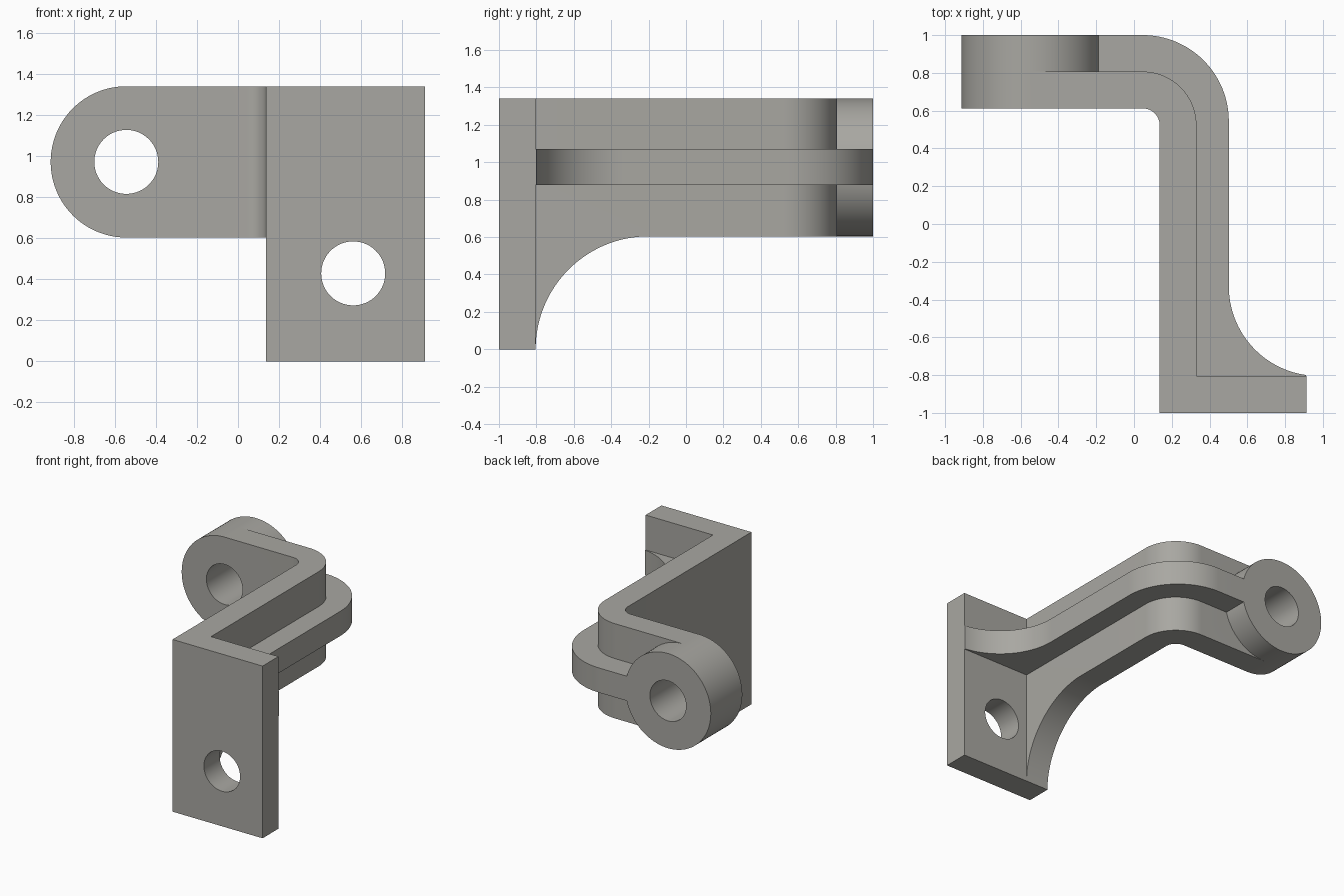
import bpy, bmesh
from math import sin, cos, radians
from mathutils import Vector

if "Cube" in bpy.data.objects:
    bpy.data.objects.remove(bpy.data.objects["Cube"])


def arc(cx, cy, r, a0, a1, n=24):
    return [(cx + r * cos(radians(a0 + (a1 - a0) * i / n)),
             cy + r * sin(radians(a0 + (a1 - a0) * i / n))) for i in range(n + 1)]


def prism(name, pts, lo, hi, axis):
    """Extrude a 2D profile along axis: Z uses (x, y), Y uses (x, z), X uses (y, z)."""
    place = {'Z': lambda a, b: (a, b, lo), 'Y': lambda a, b: (a, lo, b),
             'X': lambda a, b: (lo, a, b)}[axis]
    shift = Vector([(hi - lo) * (axis == k) for k in 'XYZ'])
    bm = bmesh.new()
    face = bm.faces.new([bm.verts.new(place(*p)) for p in pts])
    ext = bmesh.ops.extrude_face_region(bm, geom=[face], use_keep_orig=True)
    bmesh.ops.translate(bm, vec=shift,
                        verts=[g for g in ext['geom'] if isinstance(g, bmesh.types.BMVert)])
    bmesh.ops.recalc_face_normals(bm, faces=bm.faces)
    me = bpy.data.meshes.new(name)
    bm.to_mesh(me)
    bm.free()
    me.materials.append(metal)
    ob = bpy.data.objects.new(name, me)
    bpy.context.collection.objects.link(ob)
    return ob


def disc(name, x, z, r, y0, y1):
    return prism(name, arc(x, z, r, 0, 360, 96)[:-1], y0, y1, 'Y')


def combine(target, other, op):
    bpy.context.view_layer.objects.active = target
    mod = target.modifiers.new(op, 'BOOLEAN')
    mod.operation, mod.solver, mod.object = op, 'EXACT', other
    bpy.ops.object.modifier_apply(modifier=mod.name)
    bpy.data.objects.remove(other, do_unlink=True)


# Dark warm grey metal
metal = bpy.data.materials.new('dark_metal')
metal.diffuse_color = (0.395, 0.388, 0.36, 1)
metal.use_nodes = True
metal.node_tree.nodes["Principled BSDF"].inputs["Base Color"].default_value = metal.diffuse_color

TOP, BOTTOM = 1.342, 0.604
BOSS_X, BOSS_Z, BOSS_R, HOLE_R = -0.545, 0.973, 0.369, 0.156

# Mounting plate, wall and arm as one bent profile
outline = ([(0.136, -1), (0.912, -1), (0.912, -0.805), (0.331, -0.805)]
           + arc(0.046, 0.522, 0.285, 0, 90)
           + [(BOSS_X, 0.807), (BOSS_X, 0.612)]
           + arc(0.046, 0.522, 0.09, 90, 0, 16))
bracket = prism('bracket', outline, 0, TOP, 'Z')

# Curved relief under the wall
relief = ([(-0.804, -0.1)] + arc(-0.2, 0, 0.604, 180, 90, 40)
          + [(1.2, BOTTOM), (1.2, -0.1)])
combine(bracket, prism('relief_cutter', relief, -1.2, 1.2, 'X'), 'DIFFERENCE')

# Round boss at the arm end
combine(bracket, disc('boss', BOSS_X, BOSS_Z, BOSS_R, 0.612, 1), 'UNION')

# Stiffening rib around the outside of the bend
rib = ([(-0.4, 1)] + arc(0.046, 0.544, 0.456, 90, 0, 32)
       + arc(0.976, -0.33, 0.474, 180, 262.2, 32)
       + [(0.912, -0.9), (0.23, -0.9), (0.23, 0.522)]
       + arc(0.046, 0.522, 0.184, 0, 90)[1:] + [(-0.4, 0.706)])
combine(bracket, prism('rib', rib, 0.878, 1.07, 'Z'), 'UNION')

# Bolt holes through boss and plate
combine(bracket, disc('boss_hole', BOSS_X, BOSS_Z, HOLE_R, 0.4, 1.2), 'DIFFERENCE')
combine(bracket, disc('plate_hole', 0.562, 0.429, HOLE_R, -1.2, -0.6), 'DIFFERENCE')

bpy.ops.object.select_all(action='DESELECT')
bracket.select_set(True)
bpy.context.view_layer.objects.active = bracket
bpy.ops.object.shade_smooth_by_angle(angle=radians(25))
